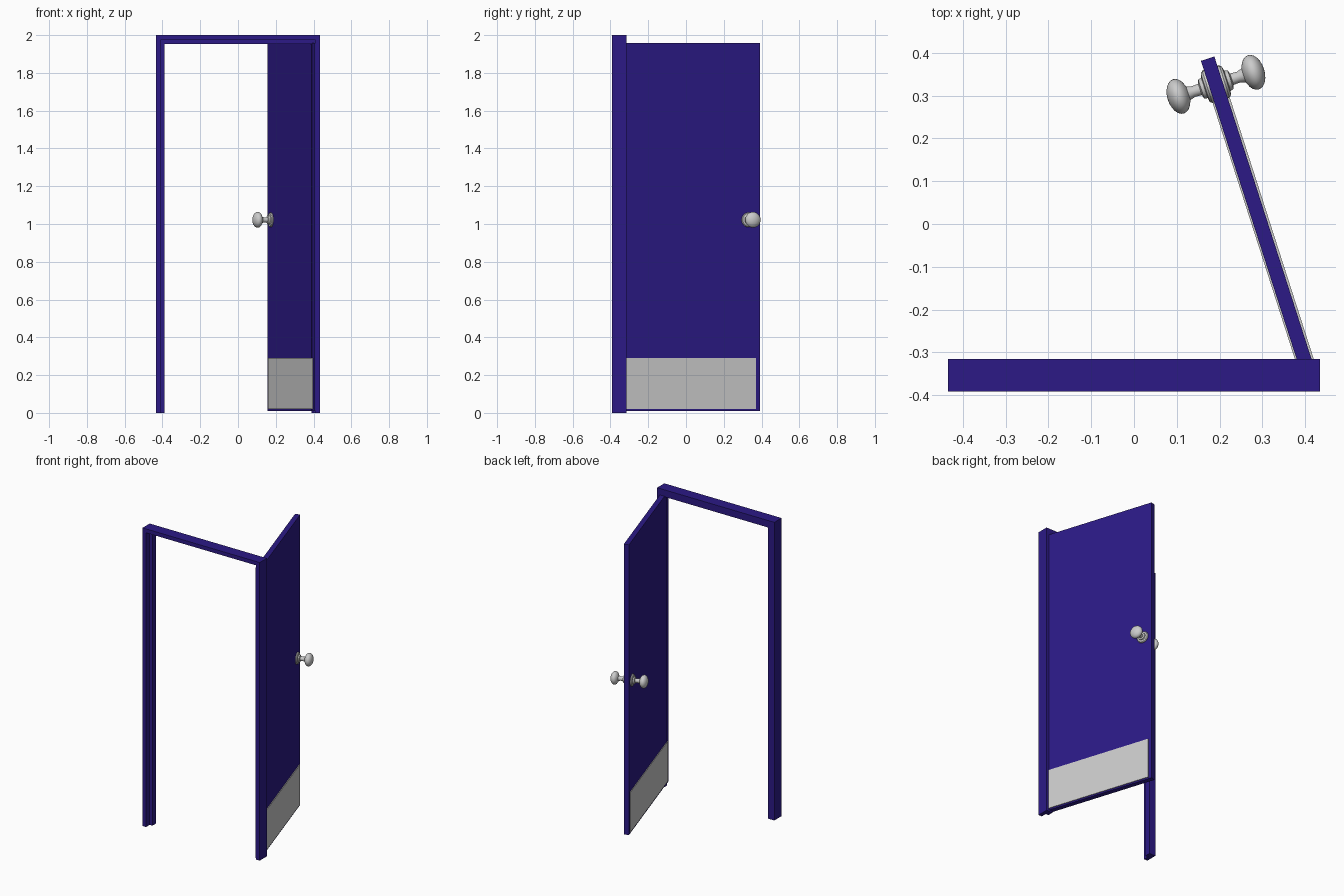
import bpy, bmesh, math
from mathutils import Matrix

if "Cube" in bpy.data.objects:
    bpy.data.objects.remove(bpy.data.objects["Cube"])

blue = bpy.data.materials.new("blue_paint")
blue.diffuse_color = (0.025, 0.01, 0.24, 1)
blue.use_nodes = True
blue.node_tree.nodes["Principled BSDF"].inputs["Base Color"].default_value = blue.diffuse_color


def add_object(name, bm, mat=None, matrix=None):
    bmesh.ops.recalc_face_normals(bm, faces=bm.faces)
    if matrix:
        bm.transform(matrix)
    mesh = bpy.data.meshes.new(name)
    bm.to_mesh(mesh)
    bm.free()
    if mat:
        mesh.materials.append(mat)
    ob = bpy.data.objects.new(name, mesh)
    bpy.context.collection.objects.link(ob)
    return ob


def box(name, lo, hi, mat=None, matrix=None):
    bm = bmesh.new()
    size = [b - a for a, b in zip(lo, hi)]
    mid = [(a + b) / 2 for a, b in zip(lo, hi)]
    bmesh.ops.create_cube(bm, size=1, matrix=Matrix.Translation(mid) @ Matrix.Diagonal((*size, 1)))
    return add_object(name, bm, mat, matrix)


# Frame: rebated section (inset, y) swept with mitres up, across and down
W, H = 0.435, 2.0
section = [(0, -0.391), (0.026, -0.391), (0.026, -0.353),
           (0.047, -0.353), (0.047, -0.315), (0, -0.315)]
bm = bmesh.new()
rings = [[], [], [], []]
for i, y in section:
    path = [(i - W, 0), (i - W, H - i), (W - i, H - i), (W - i, 0)]
    for ring, (x, z) in zip(rings, path):
        ring.append(bm.verts.new((x, y, z)))
n = len(section)
for a, b in zip(rings, rings[1:]):
    for k in range(n):
        bm.faces.new((a[k], a[(k + 1) % n], b[(k + 1) % n], b[k]))
bm.faces.new(rings[0])
bm.faces.new(rings[-1])
add_object("door_frame", bm, blue)

# Door leaf space: x along the leaf from the hinge, y through its thickness
u = math.radians(17.8)
s, c = math.sin(u), math.cos(u)
leaf = Matrix(((-s, c, 0, 0.404), (c, s, 0, -0.39), (0, 0, 1, 0), (0, 0, 0, 1)))
LENGTH, THICK = 0.81, 0.033
box("door_leaf", (0, 0, 0.01), (LENGTH, THICK, 1.957), blue, leaf)

# Kick plates on both faces
box("kick_plate_inner", (0.022, -0.004, 0.02), (LENGTH - 0.022, 0, 0.29), None, leaf)
box("kick_plate_outer", (0.022, THICK, 0.02), (LENGTH - 0.022, THICK + 0.005, 0.29), None, leaf)

# Knobs: lathe profile (radius, distance from the middle of the leaf)
profile = [(0, 0.012), (0.039, 0.012), (0.039, 0.021), (0.035, 0.026), (0.025, 0.028),
           (0.023, 0.036), (0.014, 0.039), (0.013, 0.055), (0.017, 0.068)]
for k in range(2, 13):
    a = math.pi * k / 12
    profile.append((0.042 * math.sin(a), 0.092 - 0.026 * math.cos(a)))


def knob(name, side):
    bm = bmesh.new()
    verts = [bm.verts.new((r, side * d, 0)) for r, d in profile]
    edges = [bm.edges.new(p) for p in zip(verts, verts[1:])]
    bmesh.ops.spin(bm, geom=verts + edges, cent=(0, 0, 0), axis=(0, 1, 0),
                   angle=math.tau, steps=32)
    bmesh.ops.remove_doubles(bm, verts=bm.verts, dist=1e-5)
    place = leaf @ Matrix.Translation((0.747, THICK / 2, 1.022))
    ob = add_object(name, bm, None, place)
    bpy.ops.object.select_all(action='DESELECT')
    ob.select_set(True)
    bpy.context.view_layer.objects.active = ob
    bpy.ops.object.shade_smooth_by_angle(angle=math.radians(35))


knob("knob_inner", -1)
knob("knob_outer", 1)
